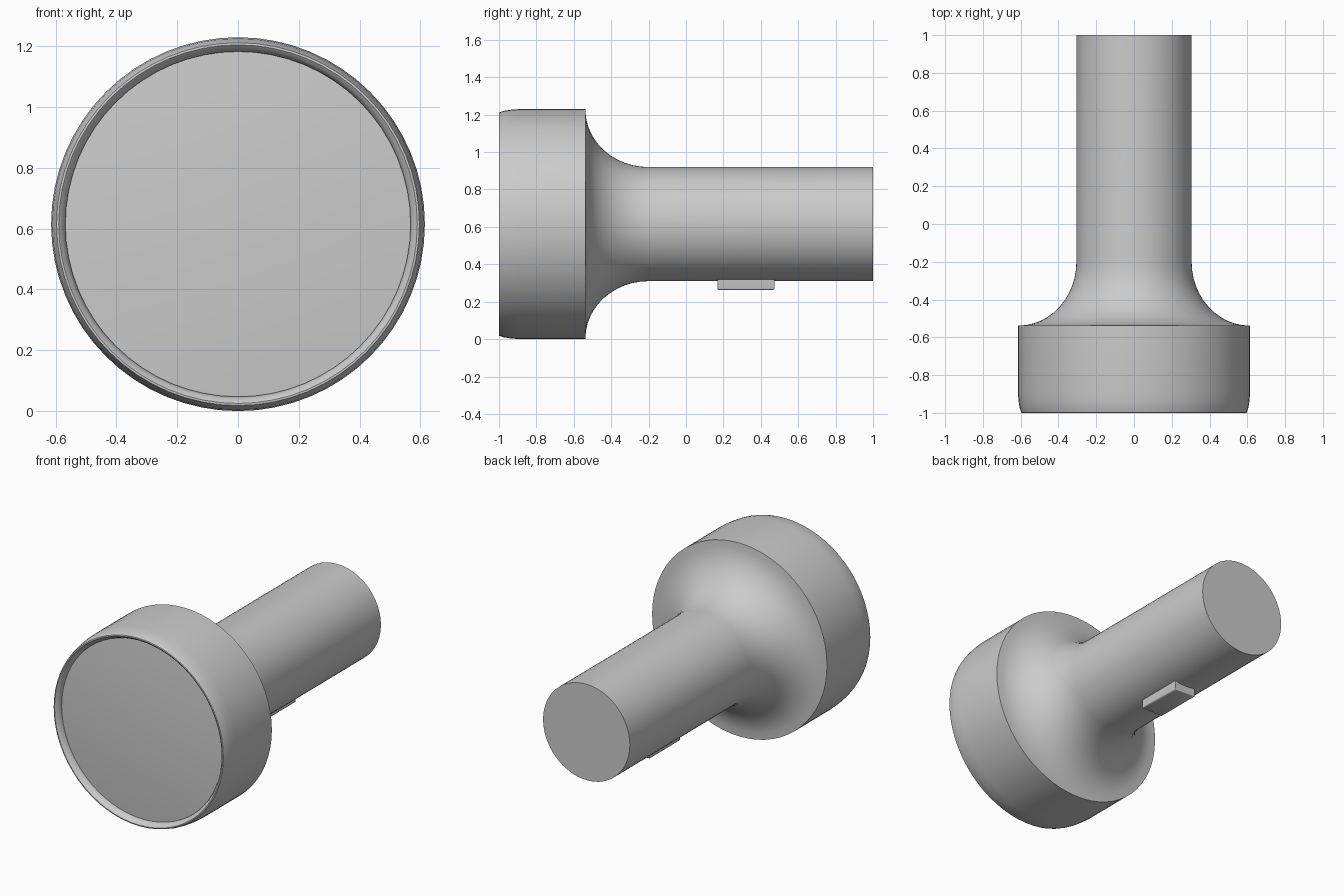
import bpy, bmesh, math

if "Cube" in bpy.data.objects:
    bpy.data.objects.remove(bpy.data.objects["Cube"])

AXIS_Z = 0.615
SEGMENTS = 64

grey = bpy.data.materials.new("plain grey")
grey.diffuse_color = (0.6, 0.6, 0.6, 1)
grey.use_nodes = True
grey.node_tree.nodes["Principled BSDF"].inputs["Base Color"].default_value = grey.diffuse_color


def finish(name, bm, angle):
    bmesh.ops.recalc_face_normals(bm, faces=bm.faces)
    mesh = bpy.data.meshes.new(name)
    bm.to_mesh(mesh)
    bm.free()
    mesh.materials.append(grey)
    ob = bpy.data.objects.new(name, mesh)
    bpy.context.collection.objects.link(ob)
    bpy.ops.object.select_all(action='DESELECT')
    ob.select_set(True)
    bpy.context.view_layer.objects.active = ob
    bpy.ops.object.shade_smooth_by_angle(angle=math.radians(angle))
    return ob


def lathe(name, profile):
    """Revolve (radius, y) points around the torch axis."""
    bm = bmesh.new()
    verts = [bm.verts.new((0, y, AXIS_Z + r)) for r, y in profile]
    edges = [bm.edges.new(pair) for pair in zip(verts, verts[1:])]
    bmesh.ops.spin(bm, geom=verts + edges, cent=(0, 0, AXIS_Z), axis=(0, 1, 0),
                   angle=math.tau, steps=SEGMENTS)
    bmesh.ops.remove_doubles(bm, verts=bm.verts, dist=1e-5)
    return finish(name, bm, 35)


# Head, flared neck and handle as one casing
flare = [(0.612 - 0.307 * math.cos(a), -0.20 - 0.338 * math.sin(a))
         for a in (math.radians(90 - 7.5 * i) for i in range(1, 13))]
lathe("casing", [(0.568, -0.95), (0.568, -0.97), (0.578, -0.99), (0.59, -1.0), (0.597, -0.999),
                 (0.605, -0.975), (0.611, -0.94), (0.615, -0.89),
                 (0.615, -0.538)] + flare + [(0.305, 1.0), (0, 1.0)])

# Gently domed lens set behind the rim
lathe("lens", [(0, -0.985)] + [(0.57 * t, -0.985 + 0.025 * t * t)
                               for t in (0.2, 0.4, 0.6, 0.8, 1.0)])

# Switch under the handle
bm = bmesh.new()
bmesh.ops.create_cube(bm, size=1)
for v in bm.verts:
    v.co = (v.co.x * 0.15, 0.32 + v.co.y * 0.305, 0.305 + v.co.z * 0.085)
bottom = [e for e in bm.edges if all(v.co.z < 0.3 for v in e.verts)]
bmesh.ops.bevel(bm, geom=bottom, offset=0.008, segments=2, affect='EDGES', profile=0.5)
finish("switch", bm, 50)
